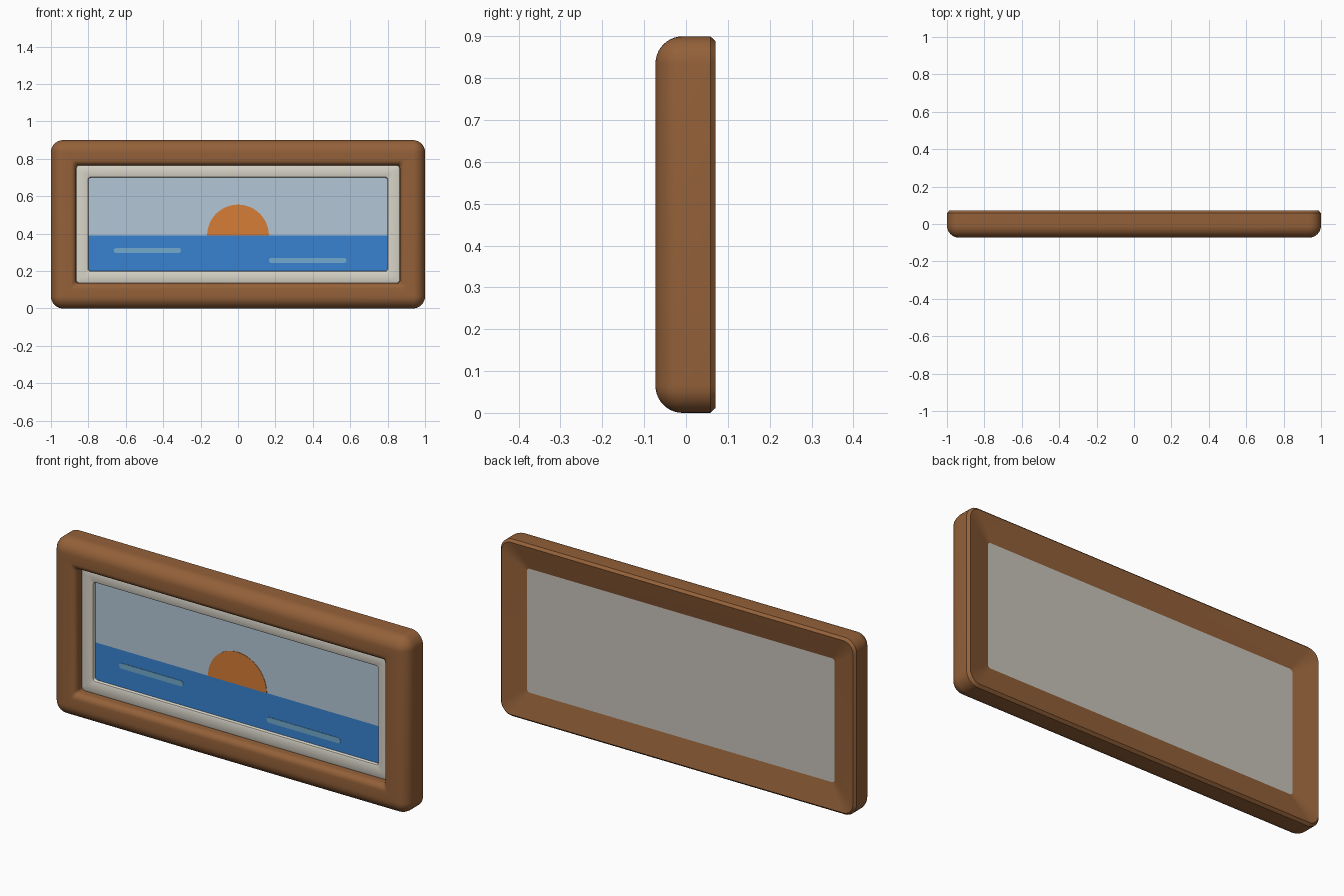
import bpy, bmesh, math

if "Cube" in bpy.data.objects:
    bpy.data.objects.remove(bpy.data.objects["Cube"])

ZC = 0.45  # height of the picture centre


def material(name, rgb):
    m = bpy.data.materials.new(name)
    lin = [c / 12.92 if c <= 0.04045 else ((c + 0.055) / 1.055) ** 2.4 for c in (v / 255 for v in rgb)]
    m.diffuse_color = (*lin, 1)
    m.use_nodes = True
    m.node_tree.nodes["Principled BSDF"].inputs["Base Color"].default_value = m.diffuse_color
    return m


WOOD = material("brown wood", (148, 97, 57))
MAT = material("cream mat", (216, 212, 200))
BACK = material("grey backing", (200, 196, 187))
SKY = material("pale sky", (180, 198, 214))
SEA = material("blue sea", (56, 130, 209))
SUN = material("orange sun", (214, 125, 54))
FOAM = material("light wave", (114, 171, 205))


def finish(name, bm, mat, smooth=True):
    bmesh.ops.recalc_face_normals(bm, faces=bm.faces)
    me = bpy.data.meshes.new(name)
    bm.to_mesh(me)
    bm.free()
    me.materials.append(mat)
    ob = bpy.data.objects.new(name, me)
    bpy.context.collection.objects.link(ob)
    if smooth:
        bpy.ops.object.select_all(action='DESELECT')
        ob.select_set(True)
        bpy.context.view_layer.objects.active = ob
        bpy.ops.object.shade_smooth_by_angle(angle=math.radians(35))
    return ob


def rounded_rect(hx, hz, r, n=8):
    pts = []
    for k, (sx, sz) in enumerate(((1, 1), (-1, 1), (-1, -1), (1, -1))):
        for i in range(n + 1):
            a = math.radians(90) * (k + i / n)
            pts.append((sx * (hx - r) + r * math.cos(a), ZC + sz * (hz - r) + r * math.sin(a)))
    return pts


def border(name, hx, hz, radius, min_radius, profile, mat):
    """Sweep a closed (inset, y) profile round a rounded rectangle."""
    bm = bmesh.new()
    rings = [[bm.verts.new((x, y, z)) for x, z in
              rounded_rect(hx - d, hz - d, max(radius - d, min_radius))] for d, y in profile]
    for a, b in zip(rings, rings[1:] + rings[:1]):
        for i in range(len(a)):
            j = (i + 1) % len(a)
            bm.faces.new((a[i], a[j], b[j], b[i]))
    return finish(name, bm, mat)


def plate(name, outline, y, depth, mat):
    """Extrude an x-z outline backwards from y."""
    bm = bmesh.new()
    f = bm.faces.new([bm.verts.new((x, y, z)) for x, z in outline])
    ext = bmesh.ops.extrude_face_region(bm, geom=[f])['geom']
    for v in ext:
        if isinstance(v, bmesh.types.BMVert):
            v.co.y += depth
    return finish(name, bm, mat, False)


def rect(x0, x1, z0, z1):
    return [(x0, z0), (x1, z0), (x1, z1), (x0, z1)]


def arc(cx, cz, r, a0, a1, n):
    return [(cx + r * math.cos(math.radians(a0 + (a1 - a0) * i / n)),
             cz + r * math.sin(math.radians(a0 + (a1 - a0) * i / n))) for i in range(n + 1)]


# Wooden frame: rounded front, chamfered rear rim, rear sloping in to the backing
wood = [(0.012, 0.071), (0.0, 0.058)]
wood += [(0.065 - x, y - 0.008) for x, y in arc(0, 0, 0.065, 0, -90, 10)]
wood += [(0.105 + x, y - 0.043) for x, y in arc(0, 0, 0.03, -90, 0, 6)]
wood += [(0.135, 0.042)]
border("frame", 1.0, 0.45, 0.065, 0.015, wood, WOOD)

# Mat with softened edges
mat_profile = [(0.0, 0.01), (0.0, -0.012), (0.003, -0.018), (0.01, -0.021),
               (0.058, -0.021), (0.065, -0.018), (0.068, -0.012), (0.068, 0.01)]
border("mat", 0.867, 0.317, 0.02, 0.013, mat_profile, MAT)

# Backing board
plate("backing", rect(-0.872, 0.872, ZC - 0.322, ZC + 0.322), 0.005, 0.037, BACK)

# Painted scene
HORIZON = 0.39
plate("sky", rect(-0.81, 0.81, HORIZON, 0.71), -0.004, 0.008, SKY)
plate("sea", rect(-0.81, 0.81, 0.19, HORIZON), -0.004, 0.008, SEA)
plate("sun", arc(0, HORIZON, 0.165, 0, 180, 32), -0.006, 0.004, SUN)
for label, x0, x1, z in (("left", -0.665, -0.305, 0.31), ("right", 0.165, 0.58, 0.257)):
    r = 0.014
    outline = arc(x1 - r, z, r, -90, 90, 8) + arc(x0 + r, z, r, 90, 270, 8)
    plate(label + "_wave", outline, -0.006, 0.004, FOAM)
